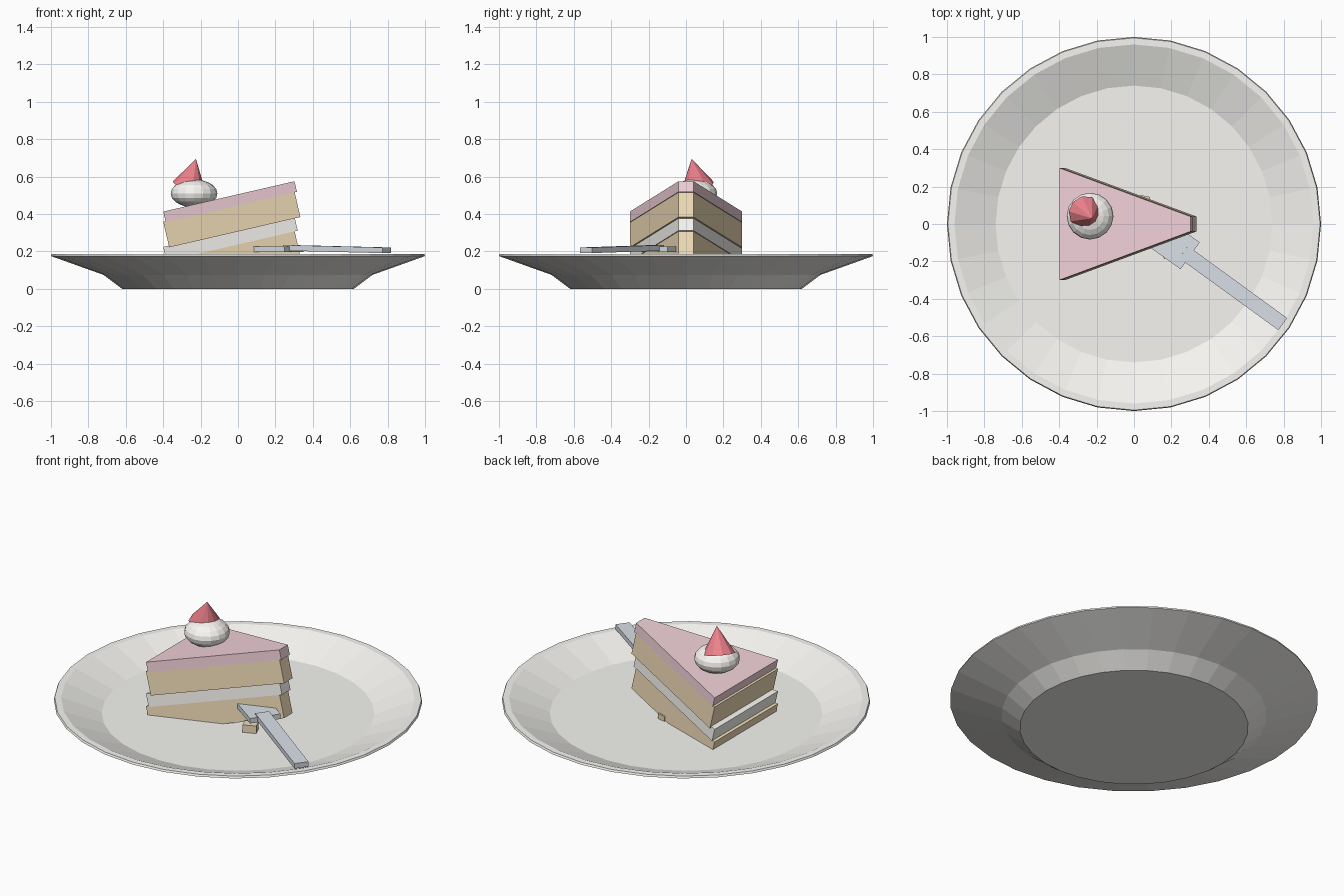
import bpy, bmesh
from math import radians, cos, sin, pi
from mathutils import Vector, Matrix

if "Cube" in bpy.data.objects:
    bpy.data.objects.remove(bpy.data.objects["Cube"])


def material(name, rgb):
    m = bpy.data.materials.new(name)
    m.diffuse_color = (*rgb, 1)
    m.use_nodes = True
    m.node_tree.nodes["Principled BSDF"].inputs["Base Color"].default_value = m.diffuse_color
    return m


CHINA = material("china", (0.93, 0.92, 0.89))
SPONGE = material("sponge", (0.88, 0.72, 0.48))
CREAM = material("cream", (0.95, 0.94, 0.90))
ICING = material("icing", (0.88, 0.64, 0.69))
BERRY = material("berry", (0.85, 0.22, 0.26))
METAL = material("metal", (0.70, 0.75, 0.80))


def finish(name, bm, mat, matrix=None):
    if matrix:
        bm.transform(matrix)
    bmesh.ops.recalc_face_normals(bm, faces=bm.faces)
    me = bpy.data.meshes.new(name)
    bm.to_mesh(me)
    bm.free()
    me.materials.append(mat)
    ob = bpy.data.objects.new(name, me)
    bpy.context.collection.objects.link(ob)
    return ob


def lathe(name, profile, sides, mat):
    bm = bmesh.new()
    rings = [[bm.verts.new((r * cos(2 * pi * i / sides), r * sin(2 * pi * i / sides), z))
              for i in range(sides)] for r, z in profile]
    for a, b in zip(rings, rings[1:]):
        for i in range(sides):
            j = (i + 1) % sides
            bm.faces.new((a[i], a[j], b[j], b[i]))
    bm.faces.new(rings[0])
    bm.faces.new(rings[-1])
    return finish(name, bm, mat)


def wedge(name, top_z, thick, mat):
    # tapered slab hung from its top tip edge, tilted so the tip rises
    bm = bmesh.new()
    outline = [(0, -0.04), (0, 0.04), (-0.72, 0.30), (-0.72, -0.30)]
    base = bm.faces.new([bm.verts.new((x, y, -thick)) for x, y in outline])
    ext = bmesh.ops.extrude_face_region(bm, geom=[base])
    verts = [v for v in ext["geom"] if isinstance(v, bmesh.types.BMVert)]
    bmesh.ops.translate(bm, verts=verts, vec=(0, 0, thick))
    m = Matrix.Translation((0.302, 0, top_z)) @ Matrix.Rotation(radians(-13), 4, 'Y')
    return finish(name, bm, mat, m)


def bar(name, start, end, width, thick, mat):
    # box running between two points
    a, b = Vector(start), Vector(end)
    bm = bmesh.new()
    bmesh.ops.create_cube(bm, size=1)
    bmesh.ops.scale(bm, verts=bm.verts, vec=((b - a).length, width, thick))
    x = (b - a).normalized()
    y = Vector((0, 0, 1)).cross(x).normalized()
    z = x.cross(y)
    m = Matrix((x, y, z)).transposed().to_4x4()
    return finish(name, bm, mat, Matrix.Translation((a + b) / 2) @ m)


# plate
lathe("plate", [(0.62, 0), (0.72, 0.075), (1.0, 0.175), (0.995, 0.187),
                (0.96, 0.187), (0.74, 0.10)], 32, CHINA)

# cake layers
wedge("lower_sponge", 0.311, 0.14, SPONGE)
wedge("cream_filling", 0.386, 0.077, CREAM)
wedge("upper_sponge", 0.520, 0.14, SPONGE)
wedge("icing", 0.575, 0.058, ICING)

# cream dollop
bm = bmesh.new()
bmesh.ops.create_uvsphere(bm, u_segments=16, v_segments=10, radius=0.125)
finish("cream_dollop", bm, CREAM,
       Matrix.Translation((-0.235, 0.042, 0.51)) @ Matrix.Diagonal((1, 1, 0.6, 1)))

# tilted strawberry
base, tip = Vector((-0.262, 0.062, 0.55)), Vector((-0.225, 0.03, 0.695))
axis = tip - base
bm = bmesh.new()
bmesh.ops.create_cone(bm, cap_ends=True, segments=10, radius1=0.09, radius2=0,
                      depth=axis.length)
finish("strawberry", bm, BERRY, Matrix.Translation((base + tip) / 2)
       @ axis.to_track_quat('Z', 'Y').to_matrix().to_4x4())

# fork
bar("fork_head", (0.125, -0.045, 0.212), (0.30, -0.17, 0.212), 0.176, 0.03, METAL)
bar("fork_handle", (0.265, -0.15, 0.219), (0.795, -0.535, 0.206), 0.08, 0.03, METAL)

# crumbs
bar("crumb_front", (0.15, -0.16, 0.12), (0.22, -0.13, 0.12), 0.06, 0.05, SPONGE)
bar("crumb_back", (0.03, 0.13, 0.11), (0.08, 0.12, 0.11), 0.05, 0.04, SPONGE)
